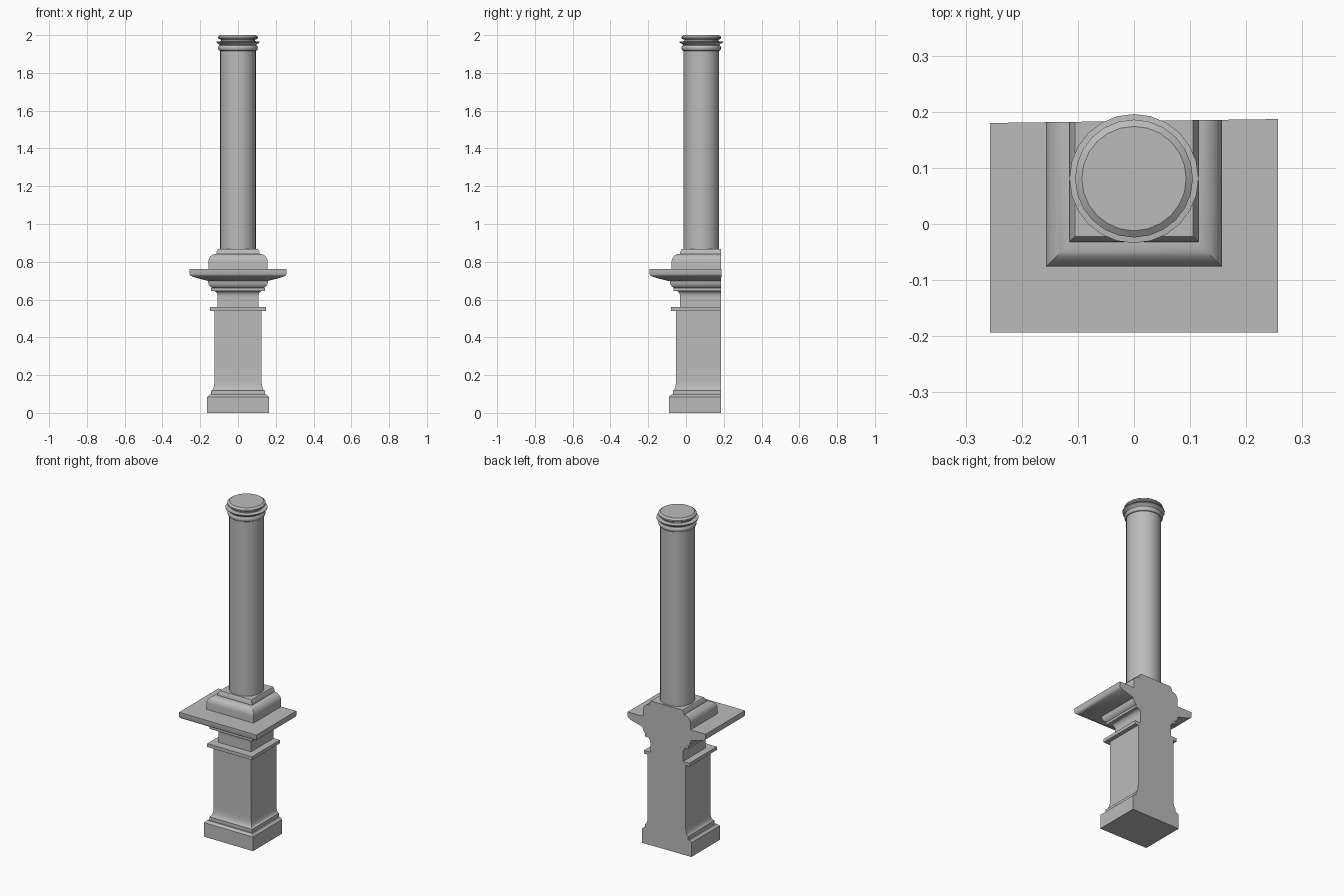
import bpy, bmesh
from math import sin, cos, pi, radians

cube = bpy.data.objects.get("Cube")
if cube:
    bpy.data.objects.remove(cube, do_unlink=True)

stone = bpy.data.materials.new("grey stone")
stone.use_nodes = True
GREY = (0.5, 0.5, 0.5, 1)
stone.diffuse_color = GREY
stone.node_tree.nodes["Principled BSDF"].inputs["Base Color"].default_value = GREY

SEGMENTS = 24
COLUMN_Y = 0.081


def finish(name, bm):
    bmesh.ops.recalc_face_normals(bm, faces=bm.faces)
    mesh = bpy.data.meshes.new(name)
    bm.to_mesh(mesh)
    bm.free()
    mesh.materials.append(stone)
    obj = bpy.data.objects.new(name, mesh)
    bpy.context.collection.objects.link(obj)
    bpy.ops.object.select_all(action="DESELECT")
    obj.select_set(True)
    bpy.context.view_layer.objects.active = obj
    bpy.ops.object.shade_smooth_by_angle(angle=radians(32))


def back_y(x):
    # The wall side is cut off at a very slight skew
    return 0.1835 + 0.0136 * x


def moulding(name, centre, profile):
    """Mitred moulding on three sides, flat at the back; profile is (half width, z)."""
    bm = bmesh.new()
    rings = []
    for w, z in profile:
        corners = [(-w, back_y(-w)), (-w, centre - w), (w, centre - w), (w, back_y(w))]
        rings.append([bm.verts.new((x, y, z)) for x, y in corners])
    for low, high in zip(rings, rings[1:]):
        for i in range(3):
            bm.faces.new((low[i], low[i + 1], high[i + 1], high[i]))
    bm.faces.new(rings[0])
    bm.faces.new(rings[-1])
    bm.faces.new([r[0] for r in rings] + [r[3] for r in reversed(rings)])
    finish(name, bm)


def turned(name, profile):
    """Round part about the column axis; profile is (radius, z)."""
    bm = bmesh.new()
    rings = []
    for r, z in profile:
        angles = [2 * pi * i / SEGMENTS for i in range(SEGMENTS)]
        rings.append([bm.verts.new((r * cos(a), COLUMN_Y + r * sin(a), z)) for a in angles])
    for low, high in zip(rings, rings[1:]):
        for i in range(SEGMENTS):
            j = (i + 1) % SEGMENTS
            bm.faces.new((low[i], low[j], high[j], high[i]))
    bm.faces.new(rings[0])
    bm.faces.new(rings[-1])
    finish(name, bm)


def arc(cx, cz, rx, rz, start, end, steps=6):
    """Points on an ellipse arc, angles in degrees."""
    angles = [radians(start + (end - start) * i / steps) for i in range(steps + 1)]
    return [(cx + rx * cos(a), cz + rz * sin(a)) for a in angles]


# Pedestal
moulding("pedestal_base", 0.073, [(0.163, 0), (0.163, 0.085), (0.15, 0.097)])
moulding("pedestal_body", 0.072,
         [(0.142, 0.097), (0.142, 0.115)] + arc(0.142, 0.17, 0.017, 0.052, 270, 180)
         + [(0.125, 0.54)])
moulding("pedestal_band", 0.069, [(0.149, 0.54), (0.149, 0.56)])
moulding("pedestal_neck", 0.077,
         [(0.108, 0.56), (0.108, 0.61)] + arc(0.128, 0.615, 0.02, 0.03, 180, 90))
moulding("neck_fillet", 0.077, [(0.143, 0.645), (0.143, 0.66)])

# Projecting ledge and its curved underside
moulding("ledge_support", 0.073, arc(0.128, 0.70, 0.031, 0.04, -90, 0))
moulding("ledge", 0.064,
         [(0.15, 0.697), (0.18, 0.704), (0.215, 0.713), (0.24, 0.721),
          (0.253, 0.728), (0.257, 0.735), (0.257, 0.763)])

# Cushion and plinth
moulding("cushion", 0.081,
         [(0.157, 0.763)] + arc(0.115, 0.8, 0.042, 0.042, 0, 90, 8))
moulding("plinth", 0.083, [(0.115, 0.842), (0.115, 0.85), (0.105, 0.868)])

# Column shaft and capital rings
turned("column_shaft", [(0.095, 0.868), (0.095, 1.92)])
turned("capital_bead", arc(0.092, 1.932, 0.013, 0.016, -90, 90))
turned("capital_flare", [(0.095, 1.945), (0.1, 1.953), (0.115, 1.961), (0.115, 1.965),
                         (0.09, 1.968)])
turned("capital_neck", [(0.09, 1.966), (0.09, 1.98)])
turned("capital_top", [(0.098, 1.978), (0.105, 1.983), (0.105, 1.991), (0.093, 2.0)])
